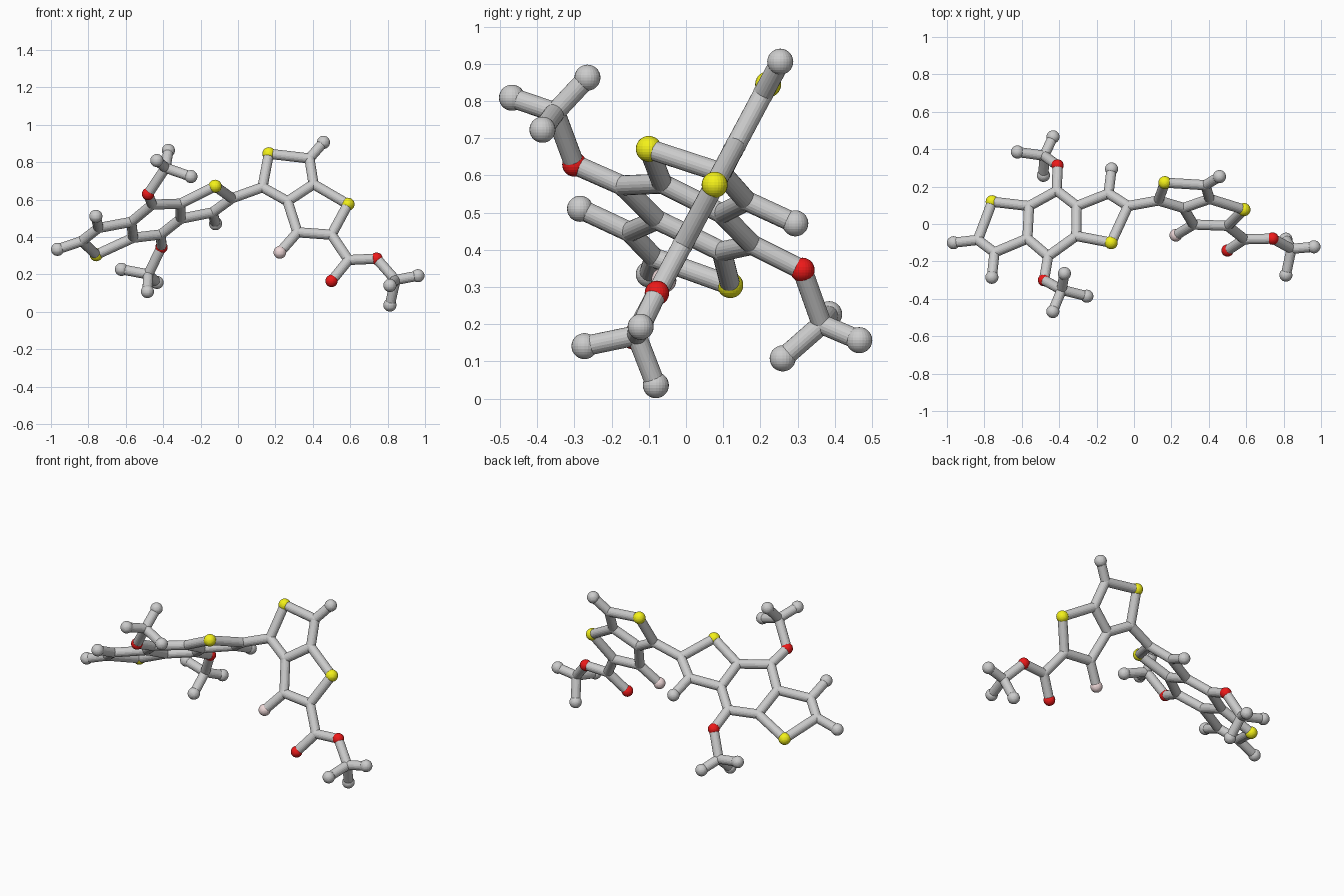
import bpy, bmesh
from mathutils import Vector, Matrix

if "Cube" in bpy.data.objects:
    bpy.data.objects.remove(bpy.data.objects["Cube"])

R_JOINT, R_BOND = 0.028, 0.027
atoms = {}

# Left three-ring sheet: (x, y) on one tilted plane
left = dict(
    C1=(-.835, -.085), C2=(-.746, -.152), C3=(-.57, -.078), C4=(-.561, .096),
    C5=(-.412, .178), C6=(-.306, .096), C7=(-.309, -.064), C8=(-.459, -.172),
    C9=(-.136, .163), C10=(-.032, .096), S1=(-.758, .119), S2=(-.122, -.100),
    H1=(-.965, -.10), H2=(-.76, -.285), H3=(-.12, .294),
    O1=(-.409, .313), O2=(-.481, -.300))
for name, (x, y) in left.items():
    atoms[name] = Vector((x, y, .488 + .40 * (x + .44) - .51 * (y - .01)))

# Right two-ring sheet with its ester: (x, z) on a second plane
right = dict(
    C11=(.131, .666), C12=(.382, .82), C13=(.404, .682), C14=(.265, .591),
    C15=(.50, .412), C16=(.318, .425), C17=(.591, .277), S3=(.165, .845),
    S4=(.588, .575), H4=(.457, .906), F1=(.224, .318), O3=(.50, .165),
    O4=(.741, .284))
for name, (x, z) in right.items():
    atoms[name] = Vector((x, .254 + .533 * (z - .907), z))

# Methyl ends: carbon followed by its three hydrogens
methyls = {
    'O1': ('C18', [(-.48, .365, .20), (-.623, .385, .227), (-.484, .260, .108), (-.433, .466, .157)]),
    'O2': ('C19', [(-.387, -.352, .77), (-.252, -.386, .723), (-.372, -.265, .863), (-.434, -.468, .809)]),
    'O4': ('C20', [(.842, -.133, .17), (.962, -.122, .193), (.812, -.081, .036), (.812, -.273, .141)])}
side_chains = ['C5 O1', 'C8 O2', 'C15 C17 O4', 'C17 O3']
for oxygen, (carbon, pts) in methyls.items():
    atoms[carbon] = Vector(pts[0])
    side_chains.append(oxygen + ' ' + carbon)
    for i, p in enumerate(pts[1:]):
        h = 'H_%s_%d' % (carbon, i)
        atoms[h] = Vector(p)
        side_chains.append(carbon + ' ' + h)


def finish(name, bm, color=None):
    me = bpy.data.meshes.new(name)
    bm.to_mesh(me)
    bm.free()
    ob = bpy.data.objects.new(name, me)
    bpy.context.collection.objects.link(ob)
    if color:
        mat = bpy.data.materials.new(name)
        mat.diffuse_color = (*color, 1)
        mat.use_nodes = True
        mat.node_tree.nodes["Principled BSDF"].inputs["Base Color"].default_value = mat.diffuse_color
        me.materials.append(mat)


def balls(name, letter, radius, color=None):
    bm = bmesh.new()
    for key, p in atoms.items():
        if key[0] == letter:
            bmesh.ops.create_uvsphere(bm, u_segments=24, v_segments=14, radius=radius,
                                      matrix=Matrix.Translation(p))
    finish(name, bm, color)


def bonds(name, chains):
    bm = bmesh.new()
    for chain in chains:
        keys = chain.split()
        for a, b in zip(keys, keys[1:]):
            d = atoms[b] - atoms[a]
            m = Matrix.Translation((atoms[a] + atoms[b]) / 2) @ d.to_track_quat('Z', 'Y').to_matrix().to_4x4()
            bmesh.ops.create_cone(bm, segments=20, radius1=R_BOND, radius2=R_BOND,
                                  depth=d.length, matrix=m)
    finish(name, bm)


# Sticks
bonds('left_ring_bonds', ['C1 C2 C3 C4 S1 C1', 'C4 C5 C6 C7 C8 C3',
                          'C6 C9 C10 S2 C7', 'C1 H1', 'C2 H2', 'C9 H3'])
bonds('linking_bond', ['C10 C11'])
bonds('right_ring_bonds', ['C11 S3 C12 C13 C14 C11', 'C13 S4 C15 C16 C14',
                           'C12 H4', 'C16 F1'])
bonds('side_group_bonds', side_chains)

# Balls
balls('carbon_joints', 'C', R_JOINT)
balls('hydrogen_balls', 'H', .035)
balls('sulfur_balls', 'S', .035, (.9, .88, .01))
balls('oxygen_balls', 'O', .033, (.85, .01, .01))
balls('fluorine_ball', 'F', .034, (.85, .68, .68))
